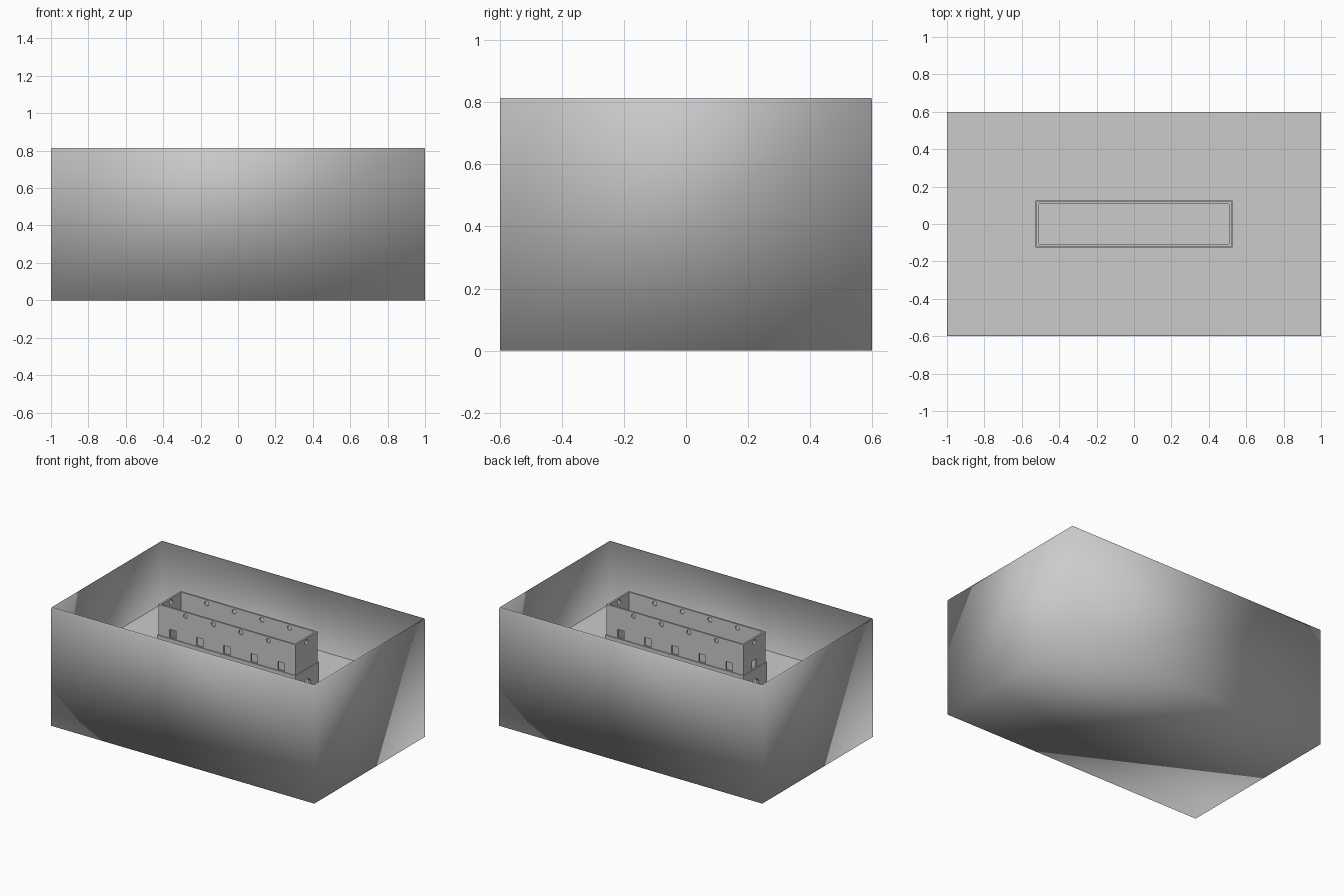
import bpy, bmesh
from math import pi
from mathutils import Matrix, Vector

if "Cube" in bpy.data.objects:
    bpy.data.objects.remove(bpy.data.objects["Cube"])


def make(name, bm, smooth=False):
    mesh = bpy.data.meshes.new(name)
    for f in bm.faces:
        f.smooth = smooth
    bm.to_mesh(mesh)
    bm.free()
    ob = bpy.data.objects.new(name, mesh)
    bpy.context.collection.objects.link(ob)
    return ob


def ring(bm, hx, hy, z):
    return [bm.verts.new((sx * hx, sy * hy, z))
            for sx, sy in ((-1, -1), (1, -1), (1, 1), (-1, 1))]


def bridge(bm, a, b):
    for i in range(4):
        j = (i + 1) % 4
        bm.faces.new((a[i], a[j], b[j], b[i]))


def tube(name, profile):
    # closed rectangular wall swept around a (half x, half y, z) section
    bm = bmesh.new()
    rings = [ring(bm, *p) for p in profile]
    for a, b in zip(rings, rings[1:] + rings[:1]):
        bridge(bm, a, b)
    bmesh.ops.recalc_face_normals(bm, faces=bm.faces)
    return make(name, bm)


# Outer enclosure: smooth open-topped box with a tiny rim
bm = bmesh.new()
low, high, rim = ring(bm, 1, .6, 0), ring(bm, 1, .6, .807), ring(bm, .997, .597, .815)
bm.faces.new(low[::-1])
bridge(bm, low, high)
bridge(bm, high, rim)
make("outer_enclosure", bm, True)

# Raised floor inside the enclosure
FLOOR = .38
bm = bmesh.new()
bm.faces.new(ring(bm, .999, .599, FLOOR))
make("inner_floor", bm)

# Roofless building: thin walls with a wider base below the ledge
HX, HY, TOP, LEDGE, T = .52, .12, .78, .57, .012
walls = tube("building_walls", [
    (HX + .006, HY + .006, FLOOR), (HX + .006, HY + .006, LEDGE),
    (HX, HY, LEDGE), (HX, HY, TOP),
    (HX - T, HY - T, TOP), (HX - T, HY - T, FLOOR)])

# Cutters for windows, vents and doors
bm = bmesh.new()


def box_cut(x, y, z, sx, sy, sz):
    bmesh.ops.create_cube(bm, size=1, matrix=Matrix.Translation((x, y, z))
                          @ Matrix.Diagonal((sx, sy, sz, 1)))


def round_cut(x, y, z, r, axis):
    rot = Matrix.Rotation(pi / 2, 4, axis)
    bmesh.ops.create_cone(bm, cap_ends=True, segments=12, radius1=r, radius2=r,
                          depth=.07, matrix=Matrix.Translation((x, y, z)) @ rot)


def arch_cut(x, w, base, spring):
    # arched doorway through an end wall
    pts = [(-w, base), (w, base)]
    for i in range(9):
        v = Matrix.Rotation(pi * i / 8, 2) @ Vector((w, 0))
        pts.append((v.x, spring + v.y))
    a = [bm.verts.new((x - .035, y, z)) for y, z in pts]
    b = [bm.verts.new((x + .035, y, z)) for y, z in pts]
    bm.faces.new(a[::-1])
    bm.faces.new(b)
    for i in range(len(pts)):
        j = (i + 1) % len(pts)
        bm.faces.new((a[i], a[j], b[j], b[i]))


for side in (-1, 1):
    for i in range(5):
        box_cut((i - 2) * .206, side * HY, .602, .05, .07, .056)
    for i in range(4):
        round_cut((i - 1.5) * .21, side * HY, .753, .016, 'X')
    round_cut(side * HX, 0, .753, .016, 'Y')
    arch_cut(side * HX, .04, FLOOR - .02, .46)
box_cut(-HX, 0, .602, .07, .05, .056)
bmesh.ops.recalc_face_normals(bm, faces=bm.faces)
cutter = make("opening_cutter", bm)
cutter.hide_render = True

mod = walls.modifiers.new("openings", 'BOOLEAN')
mod.operation = 'DIFFERENCE'
mod.solver = 'EXACT'
mod.object = cutter
bpy.context.view_layer.objects.active = walls
bpy.ops.object.modifier_apply(modifier=mod.name)
bpy.data.objects.remove(cutter, do_unlink=True)
